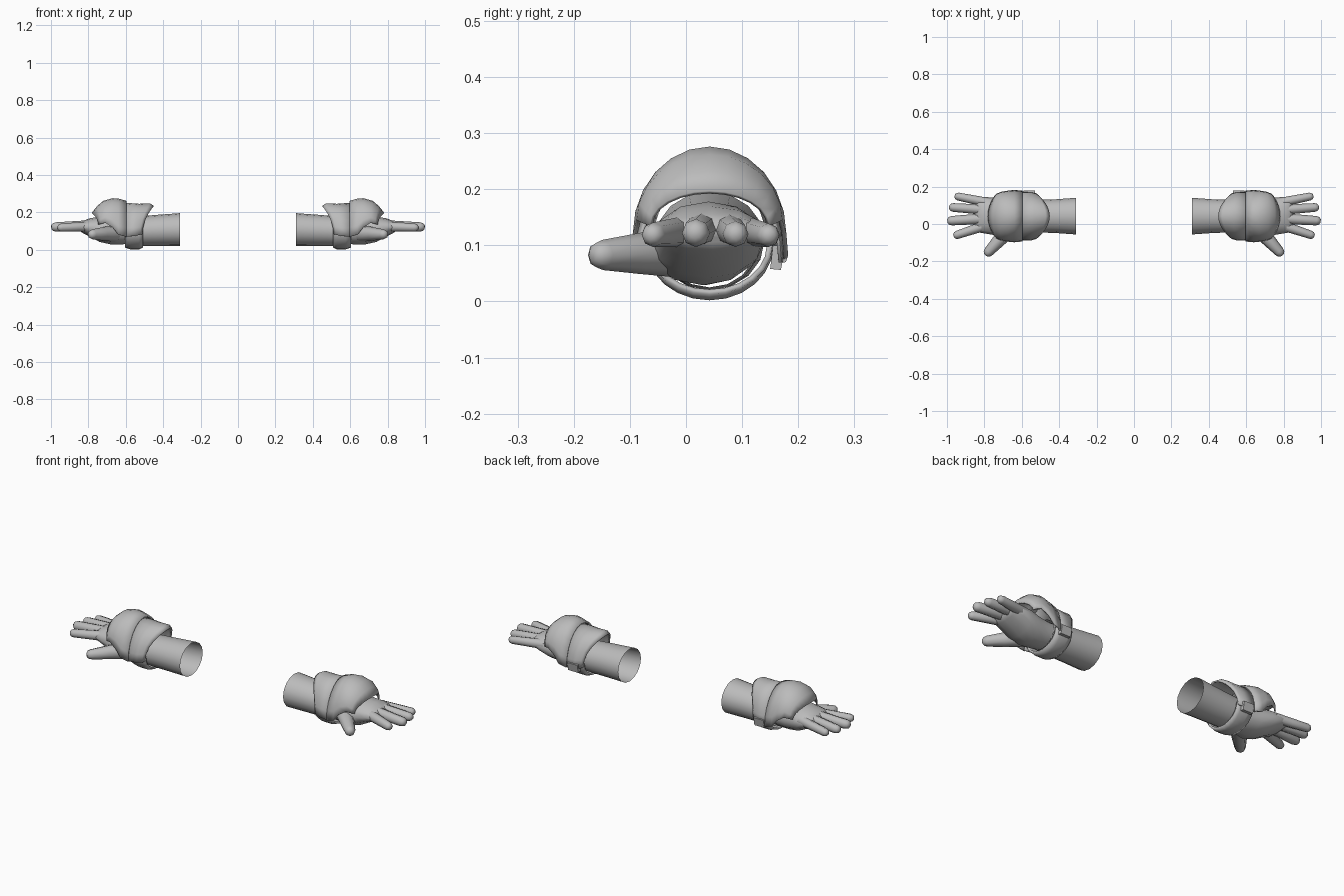
import bpy, bmesh
from math import sin, cos, pi
from mathutils import Vector

if "Cube" in bpy.data.objects:
    bpy.data.objects.remove(bpy.data.objects["Cube"])

grey = bpy.data.materials.new("plain grey")
grey.use_nodes = True
colour = (0.5, 0.5, 0.5, 1)
grey.diffuse_color = colour
grey.node_tree.nodes["Principled BSDF"].inputs["Base Color"].default_value = colour
MID_Y = 0.042


def loft(name, rings, closed=True, caps=(False, False), thickness=0, angle=40, smooth=0):
    """Skin a list of point rings, then mirror the part to the other arm."""
    bm = bmesh.new()
    rows = [[bm.verts.new(p) for p in ring] for ring in rings]
    n = len(rows[0])
    for a, b in zip(rows, rows[1:]):
        for i in range(n if closed else n - 1):
            j = (i + 1) % n
            bm.faces.new((a[i], a[j], b[j], b[i]))
    for row, cap in zip((rows[0], rows[-1]), caps):
        if cap:
            bm.faces.new(row)
    bmesh.ops.recalc_face_normals(bm, faces=bm.faces)
    if not closed:
        # open shells face away from the arm's axis
        bm.normal_update()
        axis = Vector((0, MID_Y, 0.1))
        out = sum(f.normal.dot((f.calc_center_median() - axis) * Vector((0, 1, 1))) for f in bm.faces)
        if out < 0:
            bmesh.ops.reverse_faces(bm, faces=bm.faces)
    mesh = bpy.data.meshes.new(name)
    bm.to_mesh(mesh)
    bm.free()
    ob = bpy.data.objects.new(name, mesh)
    bpy.context.collection.objects.link(ob)
    mesh.materials.append(grey)
    bpy.ops.object.select_all(action="DESELECT")
    ob.select_set(True)
    bpy.context.view_layer.objects.active = ob
    bpy.ops.object.shade_smooth_by_angle(angle=angle * pi / 180)
    if smooth:
        ob.modifiers.new("rounding", "SUBSURF").levels = smooth
        ob.modifiers["rounding"].render_levels = smooth
    if thickness:
        solid = ob.modifiers.new("thickness", "SOLIDIFY")
        solid.thickness, solid.offset = thickness, -1
    ob.modifiers.new("other arm", "MIRROR")
    return ob


def oval(x, y, z, ry, rz, sides=12):
    return [(x, y + ry * cos(2 * pi * i / sides), z + rz * sin(2 * pi * i / sides))
            for i in range(sides)]


def arch(x, w, top, bottom, bow=0, steps=12):
    """Arched section; bow shifts its two feet along the arm."""
    ring = []
    for i in range(steps + 1):
        t = pi * i / steps
        ring.append((x + bow * cos(t) ** 2, MID_Y + w * cos(t), bottom + (top - bottom) * sin(t)))
    return ring


def digit(name, start, end, r0, r1, sides=8):
    """Tapered finger with a rounded tip."""
    a, b = Vector(start), Vector(end)
    d = (b - a).normalized()
    side = d.cross(Vector((0, 0, 1))).normalized()
    up = side.cross(d)
    length = (b - a).length
    stations = [(0, r0), (length * 0.45, (r0 + r1) / 2), (length - r1, r1),
                (length - r1 * 0.4, r1 * 0.8), (length - r1 * 0.08, r1 * 0.38)]
    rings = []
    for s, r in stations:
        rings.append([a + d * s + side * r * cos(2 * pi * i / sides) + up * r * sin(2 * pi * i / sides)
                      for i in range(sides)])
    return loft(name, rings, caps=(True, True), angle=70)


# Open sleeve
loft("sleeve", [oval(0.31, MID_Y, 0.108, 0.098, 0.088, 16), oval(0.42, MID_Y, 0.104, 0.09, 0.084, 16),
                oval(0.52, MID_Y, 0.1, 0.087, 0.08, 16), oval(0.60, MID_Y, 0.1, 0.083, 0.075, 16)])

# Palm, from wrist to knuckles
loft("palm", [oval(0.56, MID_Y, 0.1, 0.075, 0.065), oval(0.62, 0.035, 0.097, 0.085, 0.068),
              oval(0.68, 0.03, 0.1, 0.1, 0.071), oval(0.74, 0.04, 0.11, 0.1, 0.068),
              oval(0.79, 0.046, 0.119, 0.098, 0.05), oval(0.83, 0.047, 0.122, 0.092, 0.033),
              oval(0.85, 0.047, 0.122, 0.08, 0.016)],
     caps=(True, True), angle=70)

# Fingers
digit("index_finger", (0.77, 0.0, 0.125), (0.966, -0.065, 0.118), 0.028, 0.022)
digit("middle_finger", (0.78, 0.03, 0.13), (1.0, 0.016, 0.121), 0.029, 0.025)
digit("ring_finger", (0.78, 0.075, 0.13), (0.99, 0.09, 0.119), 0.028, 0.023)
digit("little_finger", (0.77, 0.112, 0.125), (0.96, 0.151, 0.117), 0.026, 0.021)

# Thumb and the fleshy mound at its root
digit("thumb", (0.66, -0.02, 0.088), (0.795, -0.168, 0.082), 0.045, 0.027)

# Domed plate over the back of the hand
loft("hand_plate", [arch(0.597, 0.136, 0.262, 0.07), arch(0.64, 0.14, 0.274, 0.082),
                    arch(0.67, 0.137, 0.276, 0.12), arch(0.72, 0.13, 0.262, 0.145, -0.01),
                    arch(0.755, 0.12, 0.232, 0.14, -0.02), arch(0.782, 0.107, 0.197, 0.135, -0.035)],
     closed=False, thickness=0.008)

# Flared plate over the wrist
loft("wrist_plate", [arch(0.45, 0.112, 0.235, 0.085, 0.06), arch(0.472, 0.122, 0.249, 0.08, 0.05),
                     arch(0.53, 0.13, 0.246, 0.075, 0.02), arch(0.603, 0.131, 0.252, 0.07)],
     closed=False, thickness=0.008)

# Strap under the wrist
loft("wrist_strap", [arch(0.508, 0.112, 0.012, 0.1), arch(0.53, 0.114, 0.002, 0.1),
                     arch(0.575, 0.114, 0.002, 0.1), arch(0.605, 0.112, 0.012, 0.1)],
     closed=False, thickness=0.01)

# Buckle tab on the rear side of the strap
loft("strap_buckle", [[(x, 0.15, 0.058), (x, 0.169, 0.056), (x, 0.178, 0.1), (x, 0.155, 0.1)]
                      for x in (0.53, 0.59)], caps=(True, True))
